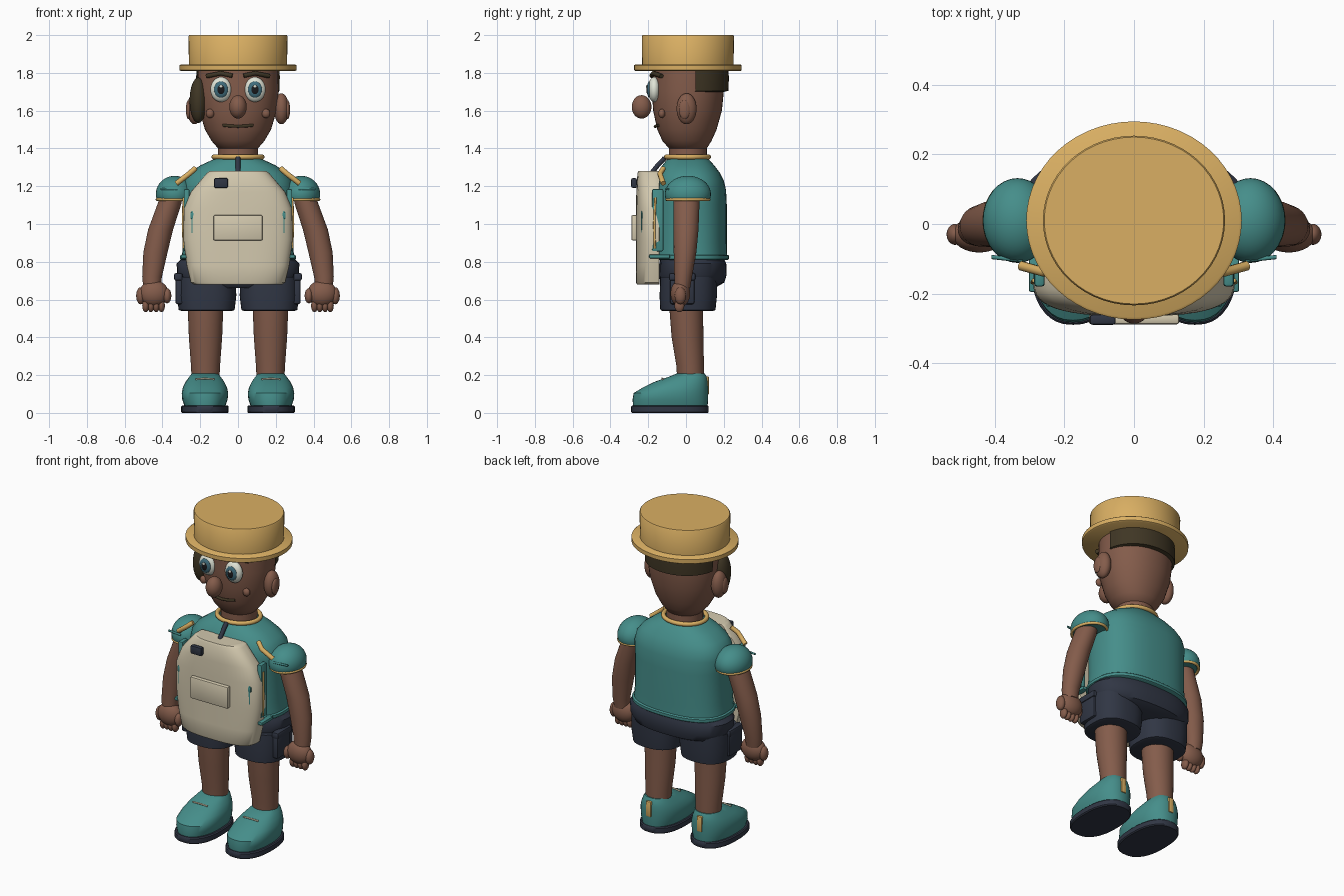
import bpy
import bmesh
from math import cos, sin, pi, radians, copysign
from mathutils import Vector, Matrix

default_cube = bpy.data.objects.get("Cube")
if default_cube:
    bpy.data.objects.remove(default_cube)


def make_material(name, red, green, blue):
    material = bpy.data.materials.new(name)
    material.use_nodes = True
    colour = (red, green, blue, 1)
    material.diffuse_color = colour
    shader = material.node_tree.nodes["Principled BSDF"]
    shader.inputs["Base Color"].default_value = colour
    shader.inputs["Roughness"].default_value = 0.7
    return material


skin = make_material("brown skin", .23, .107, .07)
straw = make_material("straw yellow", .7, .43, .125)
teal = make_material("teal cloth", .06, .27, .255)
cream = make_material("cream canvas", .66, .59, .43)
navy = make_material("dark navy", .03, .037, .058)
hair_brown = make_material("dark hair", .05, .037, .018)
eye_white = make_material("eye white", .75, .78, .68)
iris_blue = make_material("iris blue", .05, .15, .2)
black = make_material("near black", .01, .01, .012)


def finish(name, bm, material, angle=40):
    """Turn a bmesh into a smooth shaded object with sharp edges kept."""
    bmesh.ops.recalc_face_normals(bm, faces=bm.faces)
    mesh = bpy.data.meshes.new(name)
    bm.to_mesh(mesh)
    bm.free()
    mesh.materials.append(material)
    for polygon in mesh.polygons:
        polygon.use_smooth = True
    mesh.set_sharp_from_angle(angle=radians(angle))
    obj = bpy.data.objects.new(name, mesh)
    bpy.context.scene.collection.objects.link(obj)
    return obj


def loft(name, rings, material, power=2.0, segments=40, x=0, keep=None, adjust=None):
    """Skin horizontal rings given as (z, x centre, y centre, x radius, y radius)."""
    bm = bmesh.new()
    loops = []
    for z, cx, cy, rx, ry in rings:
        loop = []
        for i in range(segments):
            a = 2 * pi * i / segments
            c, s = cos(a), sin(a)
            px = copysign(abs(c) ** (2 / power), c) * rx
            py = copysign(abs(s) ** (2 / power), s) * ry
            loop.append(bm.verts.new((x + cx + px, cy + py, z)))
        loops.append(loop)
    for low, high in zip(loops, loops[1:]):
        for i in range(segments):
            j = (i + 1) % segments
            bm.faces.new((low[i], low[j], high[j], high[i]))
    bm.faces.new(loops[0])
    bm.faces.new(loops[-1])
    if adjust:
        for vert in bm.verts:
            vert.co = adjust(vert.co)
    if keep:
        gone = [f for f in bm.faces if not keep(f.calc_center_median())]
        bmesh.ops.delete(bm, geom=gone, context='FACES')
    return finish(name, bm, material)


def ellipsoid(name, centre, radii, material, floor=None):
    """Stretched sphere, optionally flattened below a height."""
    bm = bmesh.new()
    bmesh.ops.create_uvsphere(bm, u_segments=32, v_segments=20, radius=1)
    for vert in bm.verts:
        vert.co = Vector(centre) + vert.co * Vector(radii)
        if floor is not None:
            vert.co.z = max(vert.co.z, floor)
    return finish(name, bm, material)


def box(name, centre, size, material, bevel=.008, turn=0):
    bm = bmesh.new()
    bmesh.ops.create_cube(bm, size=1)
    bmesh.ops.scale(bm, vec=size, verts=bm.verts)
    bmesh.ops.bevel(bm, geom=bm.edges[:], offset=bevel, segments=2, affect='EDGES', profile=.5)
    bmesh.ops.transform(bm, matrix=Matrix.Translation(centre) @ Matrix.Rotation(turn, 4, 'Z'), verts=bm.verts)
    return finish(name, bm, material)


def tube(name, points, radius, material, closed=False):
    """Round rod along a path, converted to a mesh."""
    curve = bpy.data.curves.new(name, 'CURVE')
    curve.dimensions = '3D'
    curve.bevel_depth = radius
    curve.bevel_resolution = 3
    curve.use_fill_caps = True
    spline = curve.splines.new('POLY')
    spline.points.add(len(points) - 1)
    for point, co in zip(spline.points, points):
        point.co = (*co, 1)
    spline.use_cyclic_u = closed
    spline.use_smooth = True
    curve.materials.append(material)
    obj = bpy.data.objects.new(name, curve)
    bpy.context.scene.collection.objects.link(obj)
    return obj


def hoop(name, centre, rx, ry, radius, material):
    cx, cy, cz = centre
    angles = [2 * pi * i / 40 for i in range(40)]
    return tube(name, [(cx + rx * cos(a), cy + ry * sin(a), cz) for a in angles], radius, material, True)


# Head, hair and neck
head_rings = [(1.385, 0, .01, .06, .06), (1.4, 0, .01, .105, .1), (1.44, 0, .005, .14, .13),
              (1.5, 0, .005, .175, .157), (1.6, 0, .008, .205, .182), (1.7, 0, .01, .216, .19),
              (1.83, 0, .012, .212, .19)]
loft("head", head_rings, skin, power=2.1)
loft("neck", [(1.3, 0, .01, .105, .1), (1.42, 0, .01, .105, .1)], skin)
hair_rings = [(1.7, 0, .012, .214, .19), (1.705, 0, .015, .222, .21),
              (1.78, 0, .015, .224, .212), (1.82, 0, .015, .222, .208)]
loft("back_hair", hair_rings, hair_brown, power=2.1, keep=lambda c: c.y > .045)
ellipsoid("right_side_hair", (-.21, -.055, 1.655), (.046, .06, .12), hair_brown)

# Hat
loft("hat_brim", [(1.81, 0, .01, .303, .278), (1.815, 0, .01, .31, .285),
                  (1.84, 0, .01, .31, .285), (1.845, 0, .01, .303, .278)], straw, segments=56)
loft("hat_crown", [(1.84, 0, .01, .26, .242), (1.995, 0, .01, .262, .244),
                   (2.0, 0, .01, .258, .24)], straw, segments=56)

# Face
ellipsoid("nose", (0, -.235, 1.62), (.046, .052, .062), skin)
tube("mouth", [(.08 * t, -.163 + .02 * t * t, 1.523 - .006 * (1 - t * t)) for t in (-1, -.5, 0, .5, 1)],
     .008, hair_brown)

# Shirt
torso_rings = [(.82, 0, .02, .298, .198), (.9, 0, .02, .29, .196), (1.1, 0, .02, .29, .196),
               (1.18, 0, .02, .295, .192), (1.23, 0, .018, .285, .182), (1.27, 0, .015, .255, .165),
               (1.31, 0, .012, .2, .138), (1.34, 0, .01, .135, .112), (1.35, 0, .01, .11, .1)]
loft("shirt", torso_rings, teal, power=2.5)
loft("shirt_hem", [(.81, 0, .022, .3, .2), (.815, 0, .022, .306, .206), (.832, 0, .022, .306, .206),
                   (.837, 0, .022, .3, .2)], teal, power=2.5)
hoop("collar", (0, .008, 1.355), .128, .112, .013, straw)
tube("shirt_placket", [(0, -.112, 1.35), (0, -.15, 1.31), (0, -.19, 1.26)], .013, navy)

# Front pack
pack_rings = [(.68, 0, -.165, .235, .095), (.69, 0, -.165, .25, .1), (.78, 0, -.165, .272, .1),
              (.92, 0, -.165, .29, .1), (1.08, 0, -.165, .287, .1), (1.17, 0, -.165, .25, .098),
              (1.27, 0, -.165, .165, .092), (1.28, 0, -.165, .15, .086)]
loft("pack_body", pack_rings, cream, power=2.8, segments=48,
     adjust=lambda co: Vector((co.x, min(co.y, -.14), co.z)))
box("pack_pocket", (0, -.274, .98), (.26, .03, .135), cream)
box("pack_badge", (-.09, -.275, 1.217), (.075, .03, .052), navy)

# Hips
loft("shorts_hips", [(.66, 0, .02, .25, .13), (.69, 0, .033, .3, .17), (.73, 0, .037, .322, .178),
                     (.79, 0, .037, .325, .176), (.83, 0, .03, .285, .165)], navy, power=2.4)

for side, label in ((1, "left"), (-1, "right")):
    def put(px, py, pz):
        return (side * px, py, pz)

    # Eyes, brows, ears and cheeks
    ellipsoid(label + "_eye", put(.09, -.168, 1.712), (.056, .034, .066), eye_white)
    ellipsoid(label + "_iris", put(.09, -.194, 1.712), (.037, .013, .043), iris_blue)
    ellipsoid(label + "_pupil", put(.09, -.202, 1.712), (.021, .008, .026), black)
    ellipsoid(label + "_eye_glint", put(.09, -.208, 1.728), (.008, .004, .008), eye_white)
    tube(label + "_brow", [put(.03, -.182, 1.785), put(.09, -.172, 1.798), put(.165, -.13, 1.783)],
         .012, hair_brown)
    ellipsoid(label + "_ear", put(.23, .003, 1.61), (.04, .053, .082), skin)
    ellipsoid(label + "_ear_inner", put(.262, -.008, 1.605), (.014, .03, .05), skin)
    ellipsoid(label + "_cheek_spot", put(.148, -.128, 1.585), (.022, .018, .024), skin)

    # Arm and sleeve
    arm_rings = [(.66, .455, -.02, .046, .042), (.72, .455, -.015, .052, .047),
                 (.85, .437, -.005, .064, .06), (.97, .41, 0, .066, .066),
                 (1.1, .365, .002, .063, .069), (1.2, .335, .005, .055, .065)]
    loft(label + "_arm", [(z, side * cx, cy, rx, ry) for z, cx, cy, rx, ry in arm_rings], skin)
    ellipsoid(label + "_sleeve", put(.335, .01, 1.158), (.1, .122, .097), teal, floor=1.13)
    hoop(label + "_sleeve_trim", put(.338, .01, 1.13), .09, .112, .008, straw)
    tube(label + "_sleeve_tab", [put(.32, -.105, 1.185), put(.41, -.095, 1.185)], .006, teal)

    # Hand
    ellipsoid(label + "_palm", put(.445, -.03, .632), (.078, .052, .07), skin)
    for i in range(4):
        ellipsoid(label + "_finger", put(.405 + .028 * i, -.035, .567), (.018, .026, .034), skin)
    ellipsoid(label + "_thumb", put(.375, -.045, .62), (.022, .03, .04), skin)
    ellipsoid(label + "_knuckle", put(.515, -.03, .62), (.024, .03, .045), skin)

    # Shoulder strap and pack trim
    tube(label + "_shoulder_strap", [put(.225, -.12, 1.295), put(.26, -.138, 1.265), put(.325, -.12, 1.215)],
         .014, straw)
    box(label + "_pack_side", put(.272, -.15, 1.02), (.03, .06, .33), teal)
    tube(label + "_pack_piping", [put(.287, -.165, .87), put(.292, -.168, 1.0), put(.288, -.162, 1.14)],
         .006, straw)
    box(label + "_buckle_strap", put(.235, -.222, 1.01), (.025, .03, .12), teal, .005)
    box(label + "_buckle_bar", put(.225, -.228, 1.045), (.055, .02, .035), teal, .005)
    box(label + "_hem_tab", put(.285, -.14, .828), (.035, .11, .02), teal, .005)

    # Shorts leg, pocket and bare leg
    loft(label + "_shorts_leg", [(.54, 0, .01, .135, .135), (.545, 0, .01, .148, .146),
                                 (.62, 0, .012, .157, .152), (.72, 0, .015, .155, .15)],
         navy, power=2.5, x=side * .166)
    box(label + "_shorts_pocket", put(.312, -.02, .655), (.04, .13, .16), navy, .012)
    box(label + "_pocket_flap", put(.316, -.02, .72), (.045, .14, .04), navy, .01)
    loft(label + "_leg", [(.15, 0, .025, .072, .07), (.25, 0, .022, .077, .073), (.4, 0, .008, .088, .084),
                          (.58, 0, 0, .095, .09)], skin, x=side * .172)

    # Shoe
    foot = side * .175
    loft(label + "_sole", [(0, 0, -.085, .12, .2), (.006, 0, -.085, .126, .205),
                           (.034, 0, -.085, .126, .205), (.04, 0, -.085, .12, .2)],
         navy, power=2.4, x=foot)
    loft(label + "_shoe", [(.035, 0, -.083, .108, .197), (.07, 0, -.083, .12, .2), (.105, 0, -.08, .123, .197),
                           (.135, 0, -.055, .117, .172), (.165, 0, -.025, .102, .14),
                           (.19, 0, .008, .084, .102), (.208, 0, .025, .07, .075)],
         teal, power=2.3, x=foot)
    box(label + "_heel_tab", (foot, .11, .145), (.035, .024, .095), straw, .006)
    tube(label + "_shoe_stitch", [(foot - .05, -.122, .178), (foot, -.126, .182), (foot + .05, -.122, .178)],
         .005, cream)
